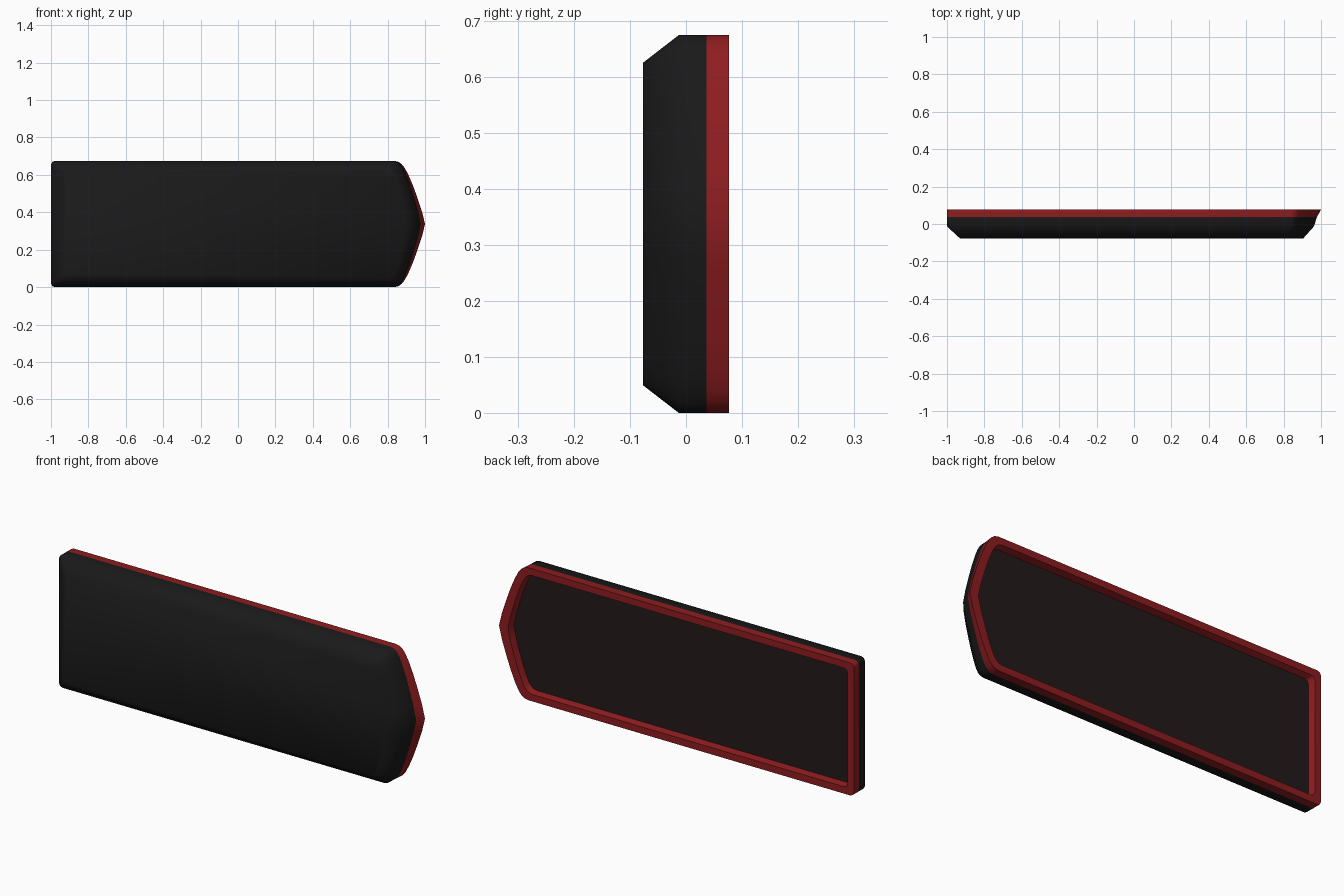
import bpy, bmesh, math

if "Cube" in bpy.data.objects:
    bpy.data.objects.remove(bpy.data.objects["Cube"])

MID = 0.3375  # height of the centre line

# Upper half of the bowed end: (fraction from corner to tip, fraction of half height)
BOW = [(0, 1), (.14, .985), (.24, .95), (.34, .89), (.46, .78), (.60, .62),
       (.75, .42), (.90, .20), (1, 0)]


def outline(y, left, corner, tip, half, r=0.02):
    """Panel-shaped ring at depth y, symmetric about the centre line."""
    top = [(left, half - r), (left + r * .3, half - r * .3), (left + r, half)]
    top += [(corner + f * (tip - corner), g * half) for f, g in BOW]
    ring = top + [(x, -z) for x, z in reversed(top[:-1])]
    return [(x, y, MID + z) for x, z in ring]


def loft(name, rings, colour, cap_start=False, cap_end=False, angle=50):
    bm = bmesh.new()
    loops = [[bm.verts.new(p) for p in ring] for ring in rings]
    n = len(loops[0])
    for a, b in zip(loops, loops[1:]):
        for i in range(n):
            j = (i + 1) % n
            bm.faces.new((a[i], a[j], b[j], b[i]))
    if cap_start:
        bm.faces.new(loops[0])
    if cap_end:
        bm.faces.new(loops[-1])
    bmesh.ops.recalc_face_normals(bm, faces=bm.faces)
    me = bpy.data.meshes.new(name)
    bm.to_mesh(me)
    bm.free()
    ob = bpy.data.objects.new(name, me)
    bpy.context.collection.objects.link(ob)
    mat = bpy.data.materials.new(name + "_colour")
    mat.diffuse_color = (*colour, 1)
    mat.use_nodes = True
    mat.node_tree.nodes["Principled BSDF"].inputs["Base Color"].default_value = mat.diffuse_color
    me.materials.append(mat)
    bpy.ops.object.select_all(action='DESELECT')
    ob.select_set(True)
    bpy.context.view_layer.objects.active = ob
    bpy.ops.object.shade_smooth_by_angle(angle=math.radians(angle))
    return ob


# Black front shell with bevelled face
loft("front_shell", [
    outline(-0.077, -0.93, 0.80, 0.905, 0.288),
    outline(-0.013, -1.0, 0.835, 0.962, 0.3375),
    outline(0.037, -1.0, 0.835, 0.978, 0.3375)],
    (0.010, 0.010, 0.010), cap_start=True, cap_end=True)

# Red rim around the back
outer = [outline(0.037, -1.0, 0.835, 0.978, 0.3375),
         outline(0.077, -1.0, 0.835, 1.0, 0.3375)]
inner = [outline(0.077, -0.965, 0.815, 0.95, 0.3025),
         outline(0.040, -0.958, 0.812, 0.94, 0.295)]
loft("back_rim", outer + inner + outer[:1], (0.27, 0.012, 0.014))

# Dark recessed back panel
loft("back_panel", [
    outline(0.038, -0.965, 0.815, 0.95, 0.3025),
    outline(0.042, -0.965, 0.815, 0.95, 0.3025)],
    (0.016, 0.011, 0.010), cap_start=True, cap_end=True)
